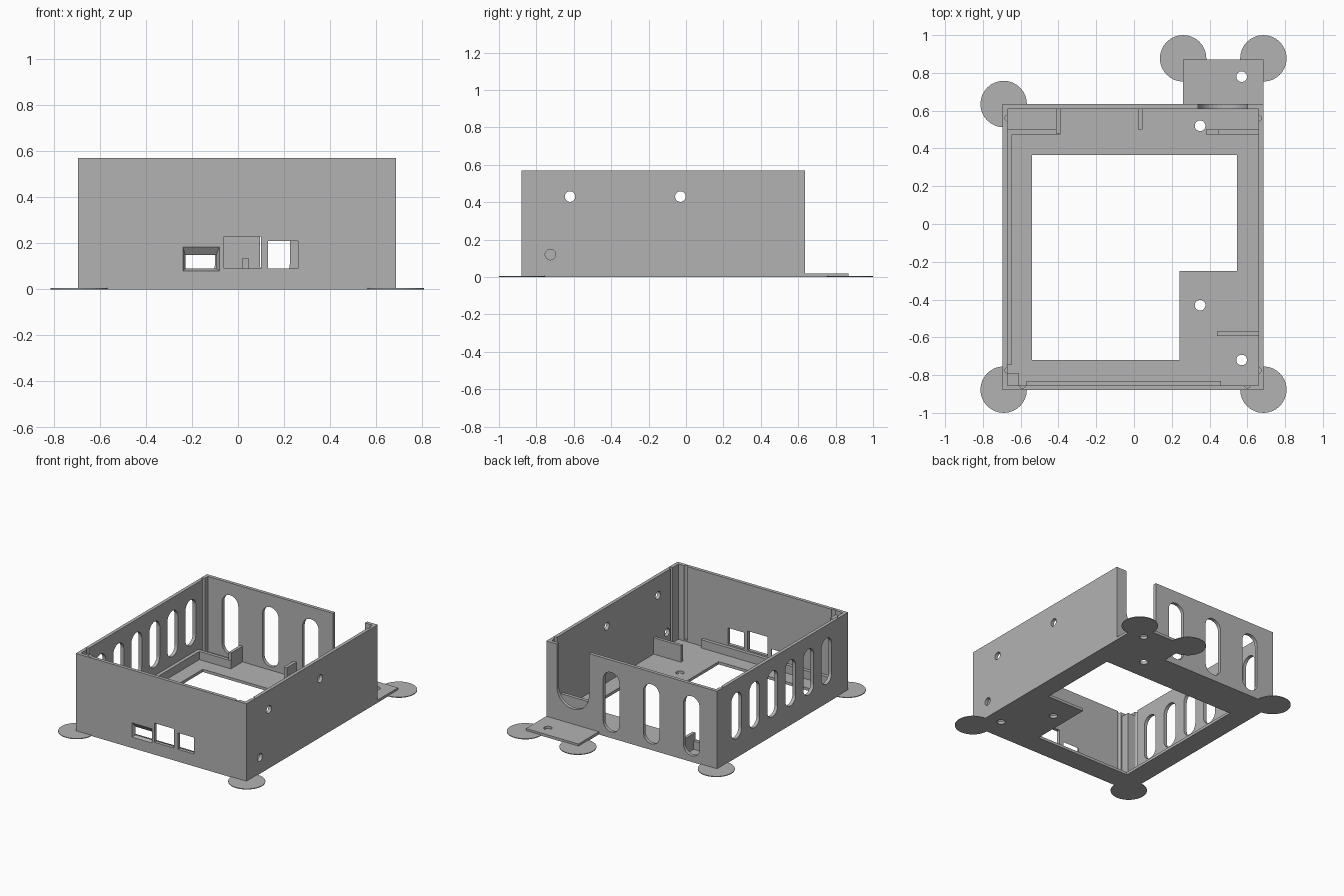
import bpy
import bmesh
from math import cos, sin, pi
from mathutils import Vector

if "Cube" in bpy.data.objects:
    bpy.data.objects.remove(bpy.data.objects["Cube"])

grey = bpy.data.materials.new("matte_grey")
grey.use_nodes = True
GREY = (0.45, 0.45, 0.45, 1)
grey.diffuse_color = GREY
grey.node_tree.nodes["Principled BSDF"].inputs["Base Color"].default_value = GREY


def loft(name, start, end):
    """Solid between two matching loops of 3D points."""
    bm = bmesh.new()
    a = [bm.verts.new(p) for p in start]
    b = [bm.verts.new(p) for p in end]
    n = len(a)
    bm.faces.new(a)
    bm.faces.new(b)
    for i in range(n):
        j = (i + 1) % n
        bm.faces.new((a[i], a[j], b[j], b[i]))
    bmesh.ops.recalc_face_normals(bm, faces=bm.faces)
    mesh = bpy.data.meshes.new(name)
    bm.to_mesh(mesh)
    bm.free()
    mesh.materials.append(grey)
    ob = bpy.data.objects.new(name, mesh)
    bpy.context.collection.objects.link(ob)
    return ob


def rect(u0, u1, v0, v1):
    return [(u0, v0), (u1, v0), (u1, v1), (u0, v1)]


def stadium(u, v0, v1, r, steps=16):
    """Upright slot outline; a circle when v1 - v0 is twice the radius."""
    top = [(u + r * cos(pi * i / steps), v1 - r + r * sin(pi * i / steps)) for i in range(steps + 1)]
    low = [(u - r * cos(pi * i / steps), v0 + r - r * sin(pi * i / steps)) for i in range(steps + 1)]
    if v1 - v0 - 2 * r < 1e-5:
        low = low[1:-1]
    return top + low


def circle(u, v, r):
    return stadium(u, v - r, v + r, r)


def place(profile, axis, d):
    order = {"x": lambda u, v: (d, u, v), "y": lambda u, v: (u, d, v), "z": lambda u, v: (u, v, d)}
    return [Vector(order[axis](u, v)) for u, v in profile]


def prism(name, profile, axis, d0, d1):
    return loft(name, place(profile, axis, d0), place(profile, axis, d1))


def box(name, x0, x1, y0, y1, z0, z1):
    return prism(name, rect(x0, x1, y0, y1), "z", z0, z1)


def cut(target, cutter):
    mod = target.modifiers.new("cut", "BOOLEAN")
    mod.operation, mod.solver, mod.object = "DIFFERENCE", "EXACT", cutter
    bpy.context.view_layer.objects.active = target
    bpy.ops.object.modifier_apply(modifier=mod.name)
    bpy.data.objects.remove(cutter)


L, R, F, B, H = -0.695, 0.685, -0.88, 0.635, 0.57
WALL, FLOOR, HOLE = 0.025, 0.02, 0.028

# Open-topped case with an L-shaped floor opening
case = box("case", L, R, F, B, 0, H)
cut(case, box("c", L + WALL, R - WALL, F + WALL, B - WALL, FLOOR, 1))
opening = [(-0.54, -0.72), (0.24, -0.72), (0.24, -0.25), (0.545, -0.25), (0.545, 0.365), (-0.54, 0.365)]
cut(case, prism("c", opening, "z", -0.1, 0.1))

# Ventilation slots: six in the right-hand wall, three in the back
for i in range(6):
    cut(case, prism("c", stadium(0.41 - 0.208 * i, 0.14, 0.475, 0.06), "x", L - 0.1, L + 0.1))
for i in range(3):
    cut(case, prism("c", stadium(-0.49 + 0.325 * i, 0.045, 0.48, 0.065), "y", B - 0.1, B + 0.1))

# Round-bottomed cable notch in the back wall
cut(case, prism("c", stadium(0.47, 0.13, 1, 0.13), "y", B - 0.1, B + 0.1))

# Front ports, the first one flared outwards
cut(case, loft("c", place(rect(-0.24, -0.08, 0.08, 0.185), "y", F - 0.001),
               place(rect(-0.228, -0.095, 0.09, 0.148), "y", F + WALL + 0.001)))
cut(case, prism("c", rect(-0.06, 0.1, 0.09, 0.23), "y", F - 0.1, F + 0.1))
cut(case, prism("c", rect(0.13, 0.26, 0.09, 0.21), "y", F - 0.1, F + 0.1))

# Screw holes in the side wall and the floor
for y, z in [(-0.62, 0.43), (-0.03, 0.43), (-0.725, 0.12)]:
    cut(case, prism("c", circle(y, z, HOLE), "x", R - 0.1, R + 0.1))
for x, y in [(0.35, 0.52), (0.35, -0.43), (0.57, -0.72)]:
    cut(case, prism("c", circle(x, y, HOLE), "z", -0.1, 0.1))

# Vertical lid grooves near the corners
for y in (-0.775, 0.56):
    for x in (L + WALL, R - WALL):
        cut(case, prism("c", circle(x, y, 0.014), "z", FLOOR + 0.01, 1))
for x in (-0.59, 0.6):
    cut(case, prism("c", circle(x, F + WALL, 0.014), "z", FLOOR + 0.01, 1))

# Mounting tab behind the notch
tab = box("mounting_tab", 0.26, R, B - 0.001, 0.87, 0, FLOOR)
cut(tab, prism("c", circle(0.57, 0.78, HOLE), "z", -0.1, 0.1))

# Thin round pads under the outer corners
for i, (x, y) in enumerate([(L + 0.005, B), (L + 0.005, -0.877), (R, -0.877), (0.26, 0.877), (R, 0.877)]):
    prism(f"corner_pad_{i + 1}", circle(x, y, 0.123), "z", 0, 0.005)

# Low rails and taller ribs standing on the floor
Z = FLOOR - 0.005
LOW, TALL = 0.08, 0.135
box("side_rail", L + 0.02, -0.645, -0.745, 0.5, Z, LOW)
box("back_rail", -0.65, -0.39, 0.475, 0.5, Z, LOW)
box("back_rib_outer", -0.412, -0.39, 0.48, B - 0.02, Z, TALL)
box("back_rib_middle", 0.02, 0.045, 0.5, B - 0.02, Z, TALL)
box("front_rail", -0.57, 0.46, F + 0.02, -0.83, Z, LOW)
box("rear_divider", 0.445, R - 0.02, 0.475, 0.5, Z, TALL + 0.005)
box("rear_divider_step", 0.38, 0.45, 0.475, 0.5, Z, LOW)
box("front_divider", 0.44, R - 0.02, -0.592, -0.57, Z, TALL + 0.005)

# Corner post inside the front corner
box("corner_post", L + 0.02, -0.61, F + 0.02, -0.79, Z, H - 0.03)
